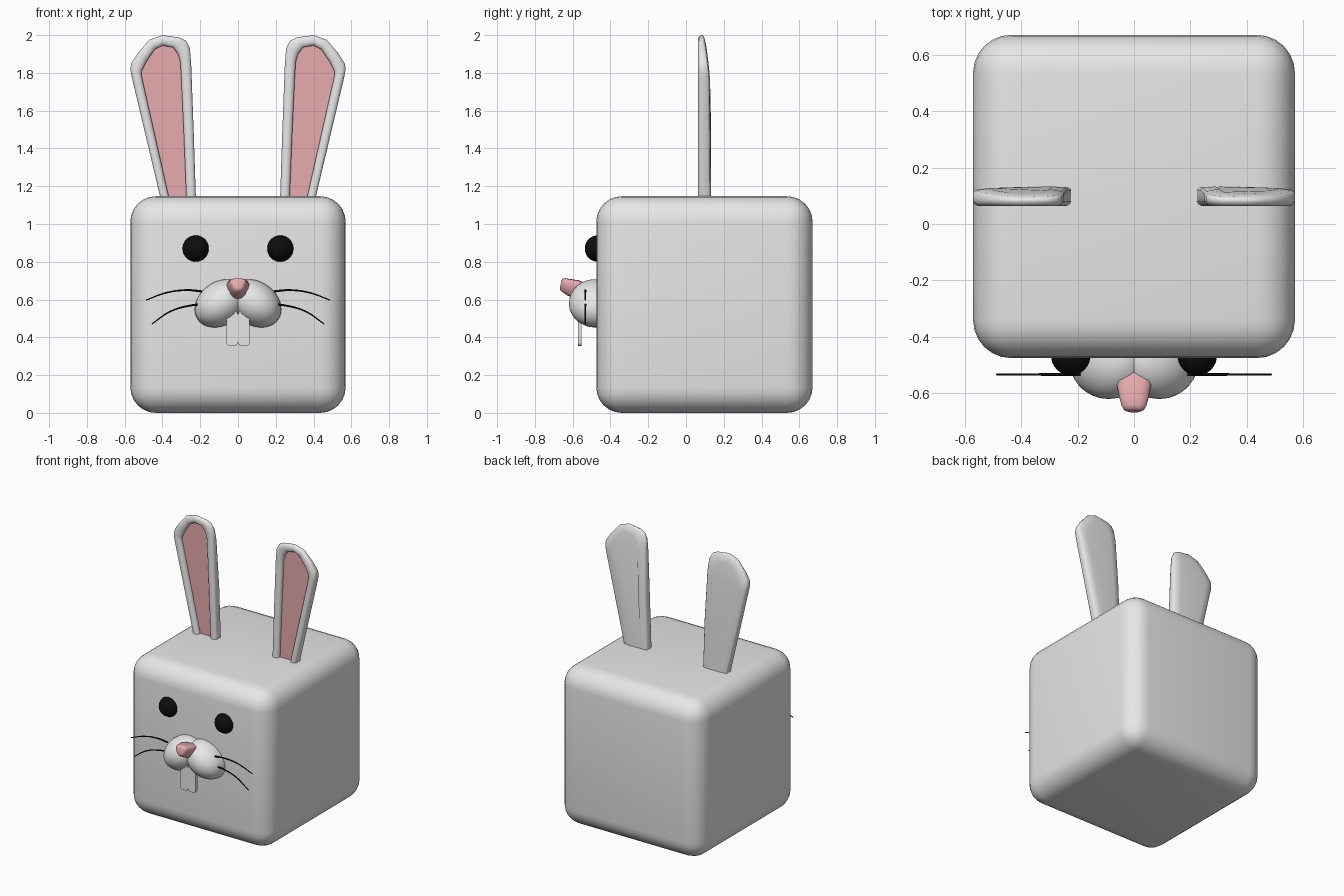
import bpy, bmesh, math
from mathutils import Matrix, Vector

if "Cube" in bpy.data.objects:
    bpy.data.objects.remove(bpy.data.objects["Cube"])


def material(name, rgb):
    m = bpy.data.materials.new(name)
    m.diffuse_color = (*rgb, 1)
    m.use_nodes = True
    m.node_tree.nodes["Principled BSDF"].inputs["Base Color"].default_value = m.diffuse_color
    return m


FUR = material("pale fur", (0.8, 0.8, 0.8))
PINK = material("soft pink", (0.8, 0.41, 0.42))
BLACK = material("black", (0.004, 0.004, 0.004))


def finish(name, bm, mats, angle=40):
    """Turn a bmesh into a smooth-shaded object."""
    bmesh.ops.recalc_face_normals(bm, faces=bm.faces)
    me = bpy.data.meshes.new(name)
    bm.to_mesh(me)
    bm.free()
    for m in mats:
        me.materials.append(m)
    ob = bpy.data.objects.new(name, me)
    bpy.context.collection.objects.link(ob)
    bpy.ops.object.select_all(action='DESELECT')
    ob.select_set(True)
    bpy.context.view_layer.objects.active = ob
    bpy.ops.object.shade_smooth_by_angle(angle=math.radians(angle))
    return ob


def box(name, lo, hi, bevel, segments, vertical_only=False):
    lo, hi = Vector(lo), Vector(hi)
    bm = bmesh.new()
    bmesh.ops.create_cube(bm, size=1, matrix=Matrix.Translation((lo + hi) / 2)
                          @ Matrix.Diagonal((*(hi - lo), 1)))
    edges = bm.edges[:]
    if vertical_only:  # round only the edges running front to back
        edges = [e for e in edges if abs(e.verts[0].co.y - e.verts[1].co.y) > 1e-4]
    bmesh.ops.bevel(bm, geom=edges, offset=bevel, segments=segments,
                    profile=0.5, affect='EDGES')
    return finish(name, bm, [FUR])


def ball(name, loc, radii, mat, tilt=0):
    bm = bmesh.new()
    bmesh.ops.create_uvsphere(bm, u_segments=32, v_segments=20, radius=1,
                              matrix=Matrix.Translation(loc) @ Matrix.Rotation(tilt, 4, 'Y')
                              @ Matrix.Diagonal((*radii, 1)))
    return finish(name, bm, [mat], 60)


def loft(rings):
    """Skin closed rings of points; returns the bmesh and the last cap."""
    bm = bmesh.new()
    vs = [[bm.verts.new(p) for p in r] for r in rings]
    n = len(vs[0])
    for a, b in zip(vs, vs[1:]):
        for i in range(n):
            j = (i + 1) % n
            bm.faces.new((a[i], a[j], b[j], b[i]))
    bm.faces.new(vs[0][::-1])
    return bm, bm.faces.new(vs[-1])


# Head block
box("head", (-0.57, -0.475, 0), (0.57, 0.67, 1.147), 0.135, 6)

# Ear outlines in front view (outer edge and pink panel)
OUTER = [(.22, 1.05), (.235, 1.5), (.248, 1.85), (.255, 1.93), (.275, 1.97), (.31, 1.987), (.40, 2.0),
         (.47, 1.975), (.53, 1.905), (.565, 1.85), (.57, 1.82), (.563, 1.78), (.39, 1.05)]
INNER = [(.27, 1.05), (.288, 1.5), (.302, 1.8), (.306, 1.86), (.318, 1.9), (.345, 1.935), (.40, 1.945),
         (.44, 1.925), (.485, 1.86), (.51, 1.81), (.512, 1.795), (.505, 1.76), (.345, 1.05)]


def back_y(z):
    return 0.133 - 0.035 * max(0, (z - 1.6) / 0.4) ** 2


def ear(name, side):
    def ring(t, y):
        pts = []
        for (a, b), (c, d) in zip(OUTER, INNER):
            x, z = a + (c - a) * t, b + (d - b) * t
            pts.append((side * x, y(z) if callable(y) else y, z))
        return pts
    rings = [ring(1, back_y), ring(0.15, lambda z: back_y(z) - 0.004),
             ring(0, lambda z: back_y(z) - 0.012),
             ring(0, 0.08), ring(0.1, 0.07), ring(0.3, 0.064), ring(0.65, 0.064),
             ring(0.88, 0.07), ring(1, 0.08), ring(1, 0.092)]
    bm, cap = loft(rings)
    cap.material_index = 1
    finish(name, bm, [FUR, PINK], 50)


def whisker(name, pts):
    cu = bpy.data.curves.new(name, 'CURVE')
    cu.dimensions = '3D'
    cu.bevel_depth = 0.006
    cu.bevel_resolution = 2
    cu.resolution_u = 8
    cu.use_fill_caps = True
    sp = cu.splines.new('BEZIER')
    sp.bezier_points.add(len(pts) - 1)
    for i, (bp, p) in enumerate(zip(sp.bezier_points, pts)):
        bp.co = p
        bp.handle_left_type = bp.handle_right_type = 'AUTO'
        bp.radius = 1 - 0.5 * i / (len(pts) - 1)
    cu.materials.append(BLACK)
    ob = bpy.data.objects.new(name, cu)
    bpy.context.collection.objects.link(ob)
    bpy.ops.object.select_all(action='DESELECT')
    ob.select_set(True)
    bpy.context.view_layer.objects.active = ob
    bpy.ops.object.convert(target='MESH')


# Mirrored parts
for s, tag in ((1, "right"), (-1, "left")):
    ear(tag + "_ear", s)
    ball(tag + "_eye", (s * 0.224, -0.466, 0.87), (0.07, 0.07, 0.07), BLACK)
    ball(tag + "_cheek", (s * 0.09, -0.482, 0.58), (0.15, 0.138, 0.115), FUR,
         s * math.radians(35))
    xs = sorted((s * 0.001, s * 0.061))
    box(tag + "_tooth", (xs[0], -0.573, 0.355), (xs[1], -0.552, 0.54), 0.018, 4, True)
    whisker(tag + "_upper_whisker", [(s * x, -0.533, z) for x, z in
            ((.19, .643), (.27, .65), (.38, .636), (.487, .597))])
    whisker(tag + "_lower_whisker", [(s * x, -0.533, z) for x, z in
            ((.19, .575), (.26, .567), (.36, .536), (.457, .47))])

# Nose: rounded triangle, tapering forward and tilted up
TRI = [(-.052, .044), (-.03, .05), (0, .052), (.03, .05), (.052, .044), (.06, .03), (.056, .005),
       (.04, -.033), (.022, -.046), (0, -.048), (-.022, -.046), (-.04, -.033), (-.056, .005), (-.06, .03)]
nose = []
for y, z, k in ((-.52, .63, 1), (-.575, .65, 1), (-.62, .665, .85), (-.645, .675, .73),
                (-.658, .679, .6), (-.662, .68, .42)):
    nose.append([(x * k, y - 0.2 * (0.02 - h) * k, z + h * k) for x, h in TRI])
bm, _ = loft(nose)
finish("nose", bm, [PINK], 50)
